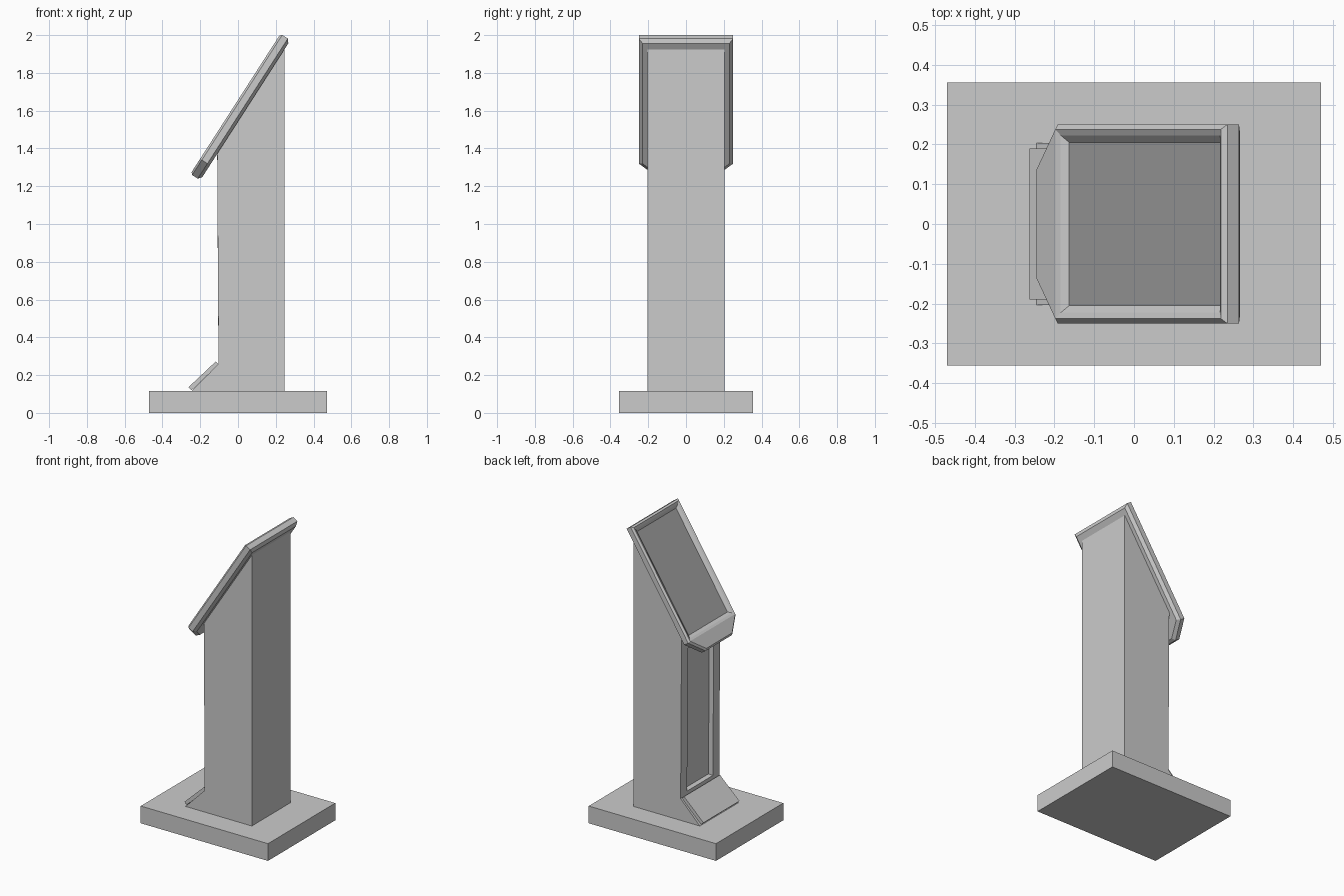
import bpy, bmesh, math
from mathutils import Matrix, Vector

if "Cube" in bpy.data.objects:
    bpy.data.objects.remove(bpy.data.objects["Cube"])


def material(name, value):
    mat = bpy.data.materials.new(name)
    colour = (value, value, value, 1)
    mat.use_nodes = True
    mat.diffuse_color = colour
    mat.node_tree.nodes["Principled BSDF"].inputs["Base Color"].default_value = colour
    return mat


body_grey = material("body_grey", 0.6)
screen_grey = material("screen_grey", 0.38)


def prism(points, offset):
    """Extrude a closed outline by a vector."""
    bm = bmesh.new()
    face = bm.faces.new([bm.verts.new(p) for p in points])
    moved = bmesh.ops.extrude_face_region(bm, geom=[face], use_keep_orig=True)
    verts = [v for v in moved["geom"] if isinstance(v, bmesh.types.BMVert)]
    bmesh.ops.translate(bm, verts=verts, vec=offset)
    bmesh.ops.recalc_face_normals(bm, faces=bm.faces)
    return bm


def side_prism(profile, half_width):
    """Extrude an (x, z) profile symmetrically across y."""
    return prism([(x, -half_width, z) for x, z in profile], (0, 2 * half_width, 0))


def facing(bm, direction):
    """Face whose normal is closest to a direction, the largest if tied."""
    d = Vector(direction)
    bm.normal_update()
    return max(bm.faces, key=lambda f: (round(f.normal.dot(d), 2), f.calc_area()))


def inset(bm, face, thickness, depth):
    bmesh.ops.inset_individual(bm, faces=[face], thickness=thickness,
                               depth=depth, use_even_offset=True)
    bm.normal_update()


def finish(bm, name, mats=(body_grey,)):
    mesh = bpy.data.meshes.new(name)
    bm.to_mesh(mesh)
    bm.free()
    for mat in mats:
        mesh.materials.append(mat)
    obj = bpy.data.objects.new(name, mesh)
    bpy.context.collection.objects.link(obj)
    return obj


# Floor plinth
finish(side_prism([(-0.47, 0), (0.47, 0), (0.47, 0.115), (-0.47, 0.115)], 0.355), "base")

# Column with sloped top, sloped toe and a recessed front panel
column = side_prism([(0.245, 0.11), (0.245, 1.94), (-0.11, 1.39),
                     (-0.103, 0.26), (-0.25, 0.11)], 0.204)
panel = facing(column, (-1, 0, 0))
inset(column, panel, 0.068, 0)
for v in panel.verts:
    v.co.z = 1.24 if v.co.z > 0.8 else 0.285
inset(column, panel, 0.004, -0.03)
finish(column, "column")

# Toe plate resting on the sloped foot
finish(side_prism([(-0.245, 0.12), (-0.262, 0.136), (-0.118, 0.272), (-0.103, 0.257)],
                  0.19), "toe_plate")

# Tilted head: hexagonal slab with chamfered caps, lying along local x
LENGTH, CHIN, HALF = 0.882, 0.095, 0.25
outline = [(0, -0.14), (CHIN, -HALF), (LENGTH, -HALF),
           (LENGTH, HALF), (CHIN, HALF), (0, 0.14)]
head = prism([(u, v, -0.046) for u, v in outline], (0, 0, 0.035))
inset(head, facing(head, (0, 0, -1)), 0.02, 0.016)
front = facing(head, (0, 0, 1))
inset(head, front, 0.012, 0.011)

# Split the chin from the display area, then step the display inward
corners = sorted(front.verts, key=lambda v: v.co.x)[2:4]
bmesh.ops.connect_verts(head, verts=corners)
display = facing(head, (0, 0, 1))
inset(head, display, 0.015, -0.006)
inset(head, display, 0.018, -0.014)
display.material_index = 1
tilt = Matrix.Rotation(-math.radians(57.25), 4, 'Y')
head.transform(Matrix.Translation((-0.252, 0, 1.265)) @ tilt)
finish(head, "display_head", (body_grey, screen_grey))
